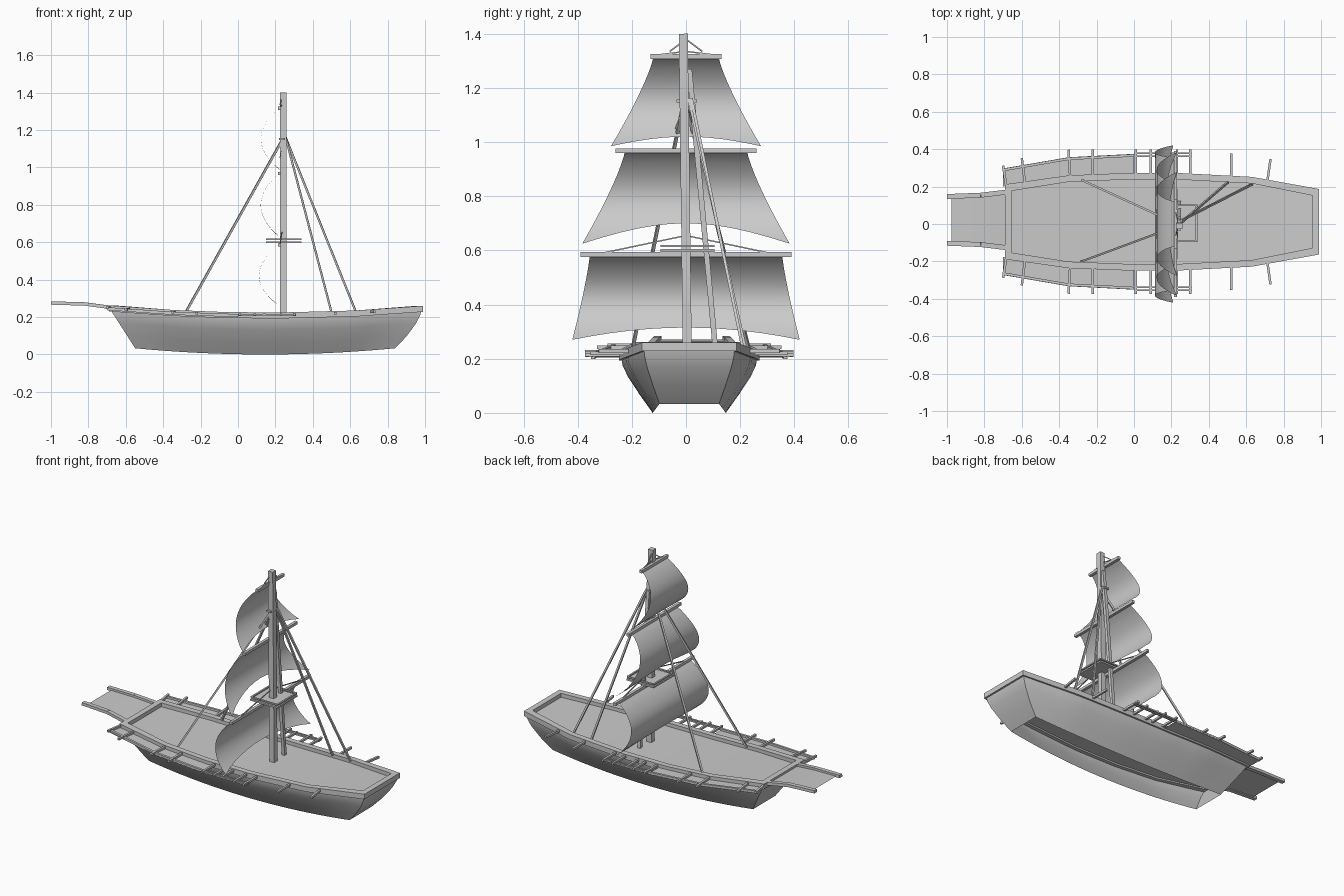
import bpy, bmesh, math
from mathutils import Vector

if "Cube" in bpy.data.objects:
    bpy.data.objects.remove(bpy.data.objects["Cube"])

grey = bpy.data.materials.new("plain grey")
grey.use_nodes = True
COLOUR = (0.6, 0.6, 0.6, 1)
grey.diffuse_color = COLOUR
grey.node_tree.nodes["Principled BSDF"].inputs["Base Color"].default_value = COLOUR

YC = 0.012   # centre line of the hull


def finish(name, bm, angle=30, recalc=True):
    if recalc:
        bmesh.ops.recalc_face_normals(bm, faces=bm.faces)
    me = bpy.data.meshes.new(name)
    bm.to_mesh(me)
    bm.free()
    me.materials.append(grey)
    ob = bpy.data.objects.new(name, me)
    bpy.context.collection.objects.link(ob)
    bpy.ops.object.select_all(action='DESELECT')
    ob.select_set(True)
    bpy.context.view_layer.objects.active = ob
    bpy.ops.object.shade_smooth_by_angle(angle=math.radians(angle))
    return ob


def add_beam(bm, a, b, w, h):
    """Square timber from a to b, w wide sideways and h high."""
    a, b = Vector(a), Vector(b)
    d = (b - a).normalized()
    ref = Vector((0, 0, 1)) if abs(d.z) < 0.9 else Vector((1, 0, 0))
    side = d.cross(ref).normalized()
    up = side.cross(d)
    ends = [[bm.verts.new(p + side * (i * w / 2) + up * (j * h / 2))
             for i, j in ((-1, -1), (1, -1), (1, 1), (-1, 1))] for p in (a, b)]
    for k in range(4):
        n = (k + 1) % 4
        bm.faces.new((ends[0][k], ends[0][n], ends[1][n], ends[1][k]))
    bm.faces.new(ends[0][::-1])
    bm.faces.new(ends[1])


def beams(name, segments, w, h=None):
    bm = bmesh.new()
    for a, b in segments:
        add_beam(bm, a, b, w, h or w)
    return finish(name, bm)


def grid(bm, rows):
    vs = [[bm.verts.new(p) for p in r] for r in rows]
    for r, s in zip(vs, vs[1:]):
        for i in range(len(r) - 1):
            bm.faces.new((r[i], r[i + 1], s[i + 1], s[i]))


def lerp(a, b, t):
    return a + (b - a) * t


# Rim stations: x, half width, rail top height
RIM = [(-0.69, 0.2, 0.262), (-0.35, 0.248, 0.238), (-0.05, 0.26, 0.226),
       (0.25, 0.26, 0.225), (0.63, 0.24, 0.235), (0.99, 0.175, 0.26)]


def rim(x):
    for p, q in zip(RIM, RIM[1:]):
        if x <= q[0]:
            t = (x - p[0]) / (q[0] - p[0])
            return lerp(p[1], q[1], t), lerp(p[2], q[2], t)
    return RIM[-1][1:]


# Hull shell, open below, with raked flat ends
bm = bmesh.new()
ROWS = [(0, 0), (0.12, 0.03), (0.33, 0.2), (0.68, 0.6), (1, 1)]   # depth, narrowing
rings = []
for depth, narrow in ROWS:
    rake = depth ** 1.5
    bow, stern = lerp(-0.68, -0.55, depth), lerp(0.98, 0.84, rake)
    port, star = [], []
    for i in range(21):
        u = i / 20
        x0 = lerp(-0.68, 0.98, u)
        w, z = rim(x0)
        keel = 0.033 * (2 * u - 1) ** 2
        half = lerp(w - 0.01, 0.135 - 0.025 * (2 * u - 1) ** 2, narrow)
        zz = lerp(z - 0.025, keel, depth)
        x = lerp(bow, stern, u)
        port.append((x, YC + half, zz))
        star.append((x, YC - half, zz))
    rings.append(port + star[::-1] + port[:1])
grid(bm, rings)
bmesh.ops.remove_doubles(bm, verts=bm.verts, dist=1e-5)
finish("hull", bm, 25)

# Deck just below the rail
bm = bmesh.new()
grid(bm, [[(x, YC + s * (w - 0.012), z - 0.022) for x, w, z in RIM] for s in (-1, 1)])
finish("deck", bm)

# Gunwale rail around the rim
bm = bmesh.new()
loop = [(x, w, z) for x, w, z in RIM]
outer = [(x, YC + w, z) for x, w, z in loop] + [(x, YC - w, z) for x, w, z in loop[::-1]]
inner = []
for x, y, z in outer:
    ix = x + 0.035 if x < -0.6 else x - 0.035 if x > 0.9 else x
    inner.append((ix, y - math.copysign(0.035, y - YC), z))
low_o = [(x, y, z - 0.032) for x, y, z in outer]
low_i = [(x, y, z - 0.032) for x, y, z in inner]
rows = [r + r[:1] for r in (outer, inner, low_i, low_o, outer)]
grid(bm, rows)
bmesh.ops.remove_doubles(bm, verts=bm.verts, dist=1e-5)
finish("gunwale", bm)

# Bow platform: floor with a beam on each side
path = [(-1, 0.125, 0.275), (-0.82, 0.132, 0.27), (-0.67, 0.15, 0.25)]
bm = bmesh.new()
grid(bm, [[(max(x, -0.975), 0.022 + s * w, z - 0.004) for x, w, z in path] for s in (-1, 1)])
finish("bow_platform", bm)
beams("bow_beams", [((p[0], 0.022 + s * p[1], p[2]), (q[0], 0.022 + s * q[1], q[2]))
                    for s in (-1, 1) for p, q in zip(path, path[1:])], 0.026, 0.018)

# Side galleries: outer line of each walkway
OUT = [(-0.7, 0.285), (-0.35, 0.345), (0.0, 0.363)]
for s, side in ((1, "left"), (-1, "right")):
    bm = bmesh.new()
    grid(bm, [[(x, YC + s * (w if k else rim(x)[0] - 0.01), rim(x)[1] - 0.022) for x, w in OUT]
              for k in (0, 1)])
    finish(side + "_gallery_floor", bm)
    edge = [(x, YC + s * (w - 0.008), rim(x)[1] - 0.018) for x, w in OUT]
    beams(side + "_gallery_edge", list(zip(edge, edge[1:])), 0.014, 0.016)
    z = rim(0.1)[1] - 0.015
    beams(side + "_lattice_rail", [((0, YC + s * y, z), (0.31, YC + s * y, z))
                                   for y in (0.35, 0.366)], 0.009)
    poles = []
    for x, reach, lean in ((-0.68, 0.3, -0.02), (-0.58, 0.34, -0.02), (-0.34, 0.385, -0.01),
                           (-0.22, 0.385, 0), (0.01, 0.385, 0), (0.09, 0.385, 0),
                           (0.14, 0.37, 0), (0.23, 0.385, 0), (0.3, 0.385, 0),
                           (0.52, 0.365, 0), (0.71, 0.335, 0.02)):
        w, z = rim(x)
        poles.append(((x, YC + s * (w - 0.03), z - 0.012),
                      (x + lean, YC + s * reach, z - 0.012)))
    beams(side + "_outrigger_poles", poles, 0.013)

# Masts
beams("main_mast", [((0.242, 0.005, 0.2), (0.242, -0.01, 1.4))], 0.033)
beams("second_mast", [((0.242, 0.112, 0.2), (0.242, 0.012, 1.27))], 0.02)
beams("mast_cross_tree", [((0.235, -0.035, 1.152), (0.235, 0.04, 1.152))], 0.03, 0.01)

# Lookout platform: plate with a thin frame above it
beams("lookout_floor", [((0.15, 0.005, 0.6), (0.34, 0.005, 0.6))], 0.2, 0.01)
corners = [(0.155, -0.09, 0.616), (0.335, -0.09, 0.616), (0.335, 0.1, 0.616), (0.155, 0.1, 0.616)]
beams("lookout_frame", list(zip(corners, corners[1:] + corners[:1])), 0.01, 0.008)

# Square sails: yard height, yard half, top half, foot half, foot z, foot rise, foot x
SAILS = (("lower", 0.585, 0.39, 0.355, 0.42, 0.27, 0.045, 0.21),
         ("middle", 0.968, 0.26, 0.225, 0.383, 0.625, 0.075, 0.228),
         ("upper", 1.316, 0.132, 0.12, 0.277, 0.985, 0.035, 0.23))
for name, zt, yard, top, foot, zb, rise, xf in SAILS:
    beams(name + "_yard", [((0.222, -yard, zt), (0.222, yard, zt))], 0.018, 0.017)
    bm = bmesh.new()
    rows = []
    for j in range(15):
        row = []
        for i in range(13):
            u = i / 6 - 1
            drop = (zt - zb) - rise * (1 - u * u)
            v = j / 14 * drop / (zt - zb)
            half = lerp(top, foot, v ** 1.25)
            bulge = 0.105 * math.sin(math.pi * v) ** 0.8 if 0 < v < 1 else 0
            row.append((lerp(0.225, xf, v) - bulge, u * half, zt - v * (zt - zb)))
        rows.append(row)
    grid(bm, rows)
    finish(name + "_sail", bm, 60, recalc=False)

# Stays from the mast down to the rail
beams("stays", [((0.232, 0, 1.14), (-0.28, 0.235, 0.225)),
                ((0.232, -0.01, 1.14), (-0.28, -0.2, 0.225)),
                ((0.255, 0.01, 1.16), (0.5, 0.222, 0.225)),
                ((0.255, 0.02, 1.16), (0.63, 0.212, 0.228))], 0.011)

# Thin lifts holding the yards
beams("yard_lifts", [((0.235, 0, zm), (0.225, s * y, zy)) for s in (-1, 1)
                     for zm, y, zy in ((1.38, 0.06, 1.335), (1.335, 0.12, 1.32),
                                       (0.655, 0.3, 0.592), (1.15, 0.04, 1.05))], 0.005)
